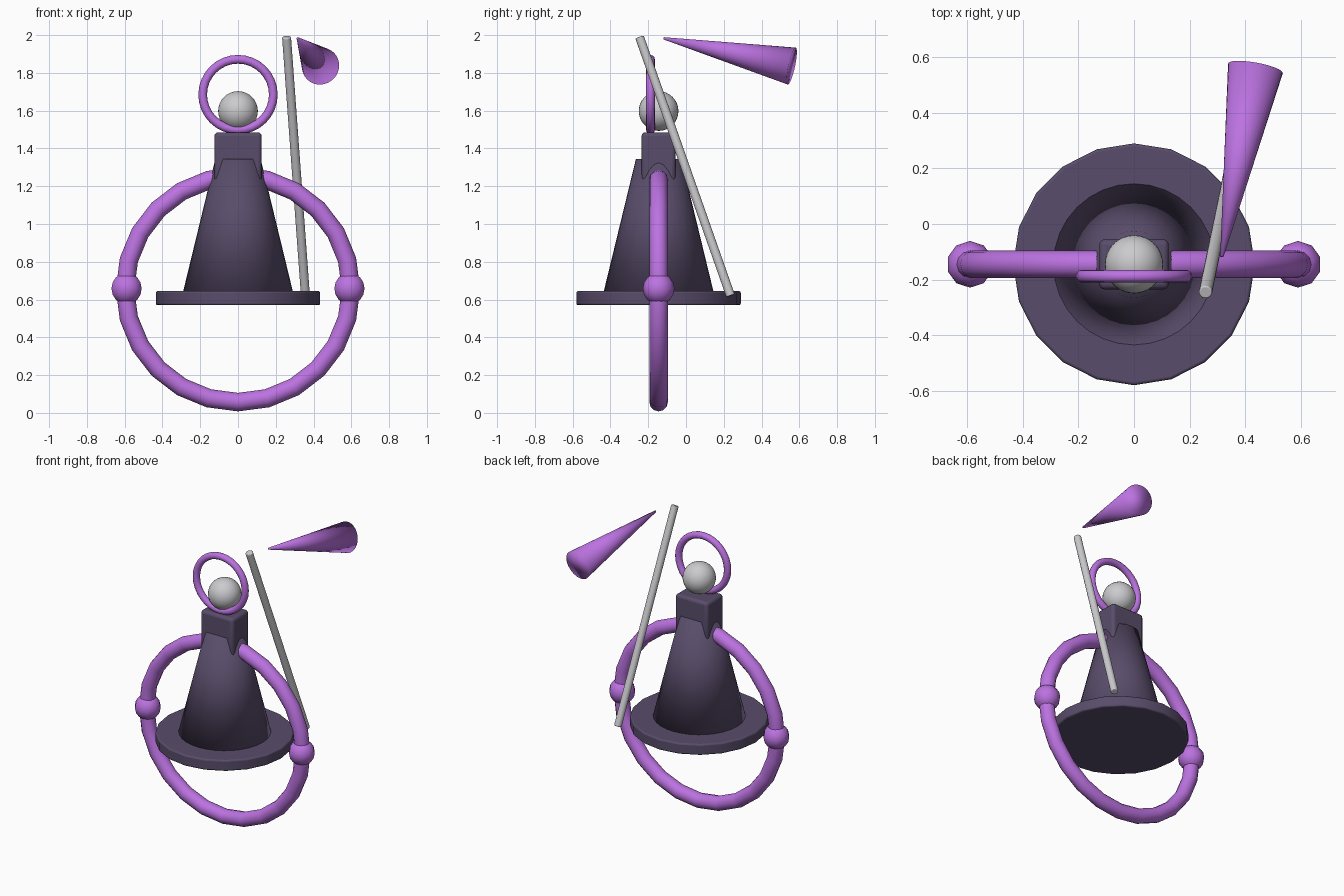
import bpy
from mathutils import Vector

if "Cube" in bpy.data.objects:
    bpy.data.objects.remove(bpy.data.objects["Cube"], do_unlink=True)

AXIS_Y = -0.145


def make_material(name, color):
    mat = bpy.data.materials.new(name)
    mat.use_nodes = True
    mat.diffuse_color = (*color, 1)
    mat.node_tree.nodes["Principled BSDF"].inputs["Base Color"].default_value = (*color, 1)
    return mat


purple = make_material("purple", (0.50, 0.17, 0.75))
dark = make_material("dark violet", (0.10, 0.073, 0.145))
silver = make_material("silver", (0.60, 0.59, 0.61))


def finish(name, mat, bevel=0):
    """Name, colour, smooth and optionally round the newest object."""
    obj = bpy.context.object
    obj.name = name
    obj.data.materials.append(mat)
    if bevel:
        mod = obj.modifiers.new("rounded_edges", "BEVEL")
        mod.width = bevel
        mod.segments = 3
        mod.limit_method = "ANGLE"
        bpy.ops.object.shade_smooth_by_angle()
    else:
        bpy.ops.object.shade_smooth()
    return obj


def taper(name, mat, start, end, r1, r2, sides, bevel=0):
    """Cylinder or cone between two points."""
    start, end = Vector(start), Vector(end)
    span = end - start
    bpy.ops.mesh.primitive_cone_add(vertices=sides, radius1=r1, radius2=r2,
                                    depth=span.length, location=(start + end) / 2)
    obj = finish(name, mat, bevel)
    obj.rotation_mode = "QUATERNION"
    obj.rotation_quaternion = span.to_track_quat("Z", "Y") if span.xy.length > 0 else (1, 0, 0, 0)
    return obj


def upright_ring(name, y, z, major, minor, segments):
    bpy.ops.mesh.primitive_torus_add(major_radius=major, minor_radius=minor,
                                     major_segments=segments, minor_segments=12,
                                     location=(0, y, z), rotation=(1.5708, 0, 0))
    finish(name, purple)


def ball(name, mat, location, radius, segments, rings):
    bpy.ops.mesh.primitive_uv_sphere_add(segments=segments, ring_count=rings,
                                         radius=radius, location=location)
    finish(name, mat)


# Body: flange, cone skirt and shoulder block
taper("base_flange", dark, (0, AXIS_Y, 0.57), (0, AXIS_Y, 0.645), 0.435, 0.435, 20, 0.01)
taper("skirt_cone", dark, (0, AXIS_Y, 0.62), (0, AXIS_Y, 1.345), 0.296, 0.12, 32)
bpy.ops.mesh.primitive_cube_add(size=1, location=(0, AXIS_Y, 1.343))
block = bpy.context.object
block.scale = (0.25, 0.18, 0.285)
bpy.ops.object.transform_apply(location=False, rotation=False, scale=True)
finish("shoulder_block", dark, 0.02)

# Head and halo
ball("head", silver, (0, AXIS_Y, 1.598), 0.105, 32, 16)
upright_ring("halo_ring", -0.188, 1.685, 0.187, 0.023, 32)

# Large hoop with a hand ball on each side
upright_ring("large_hoop", AXIS_Y, 0.655, 0.598, 0.049, 24)
for side, label in ((1, "left"), (-1, "right")):
    ball(label + "_hand", purple, (side * 0.59, AXIS_Y, 0.658), 0.084, 10, 8)

# Staff and floating pennant cone
taper("staff", silver, (0.357, 0.236, 0.62), (0.257, -0.246, 1.99), 0.024, 0.024, 16, 0.005)
taper("pennant_cone", purple, (0.437, 0.56, 1.836), (0.316, -0.118, 1.983), 0.1, 0.006, 32)
